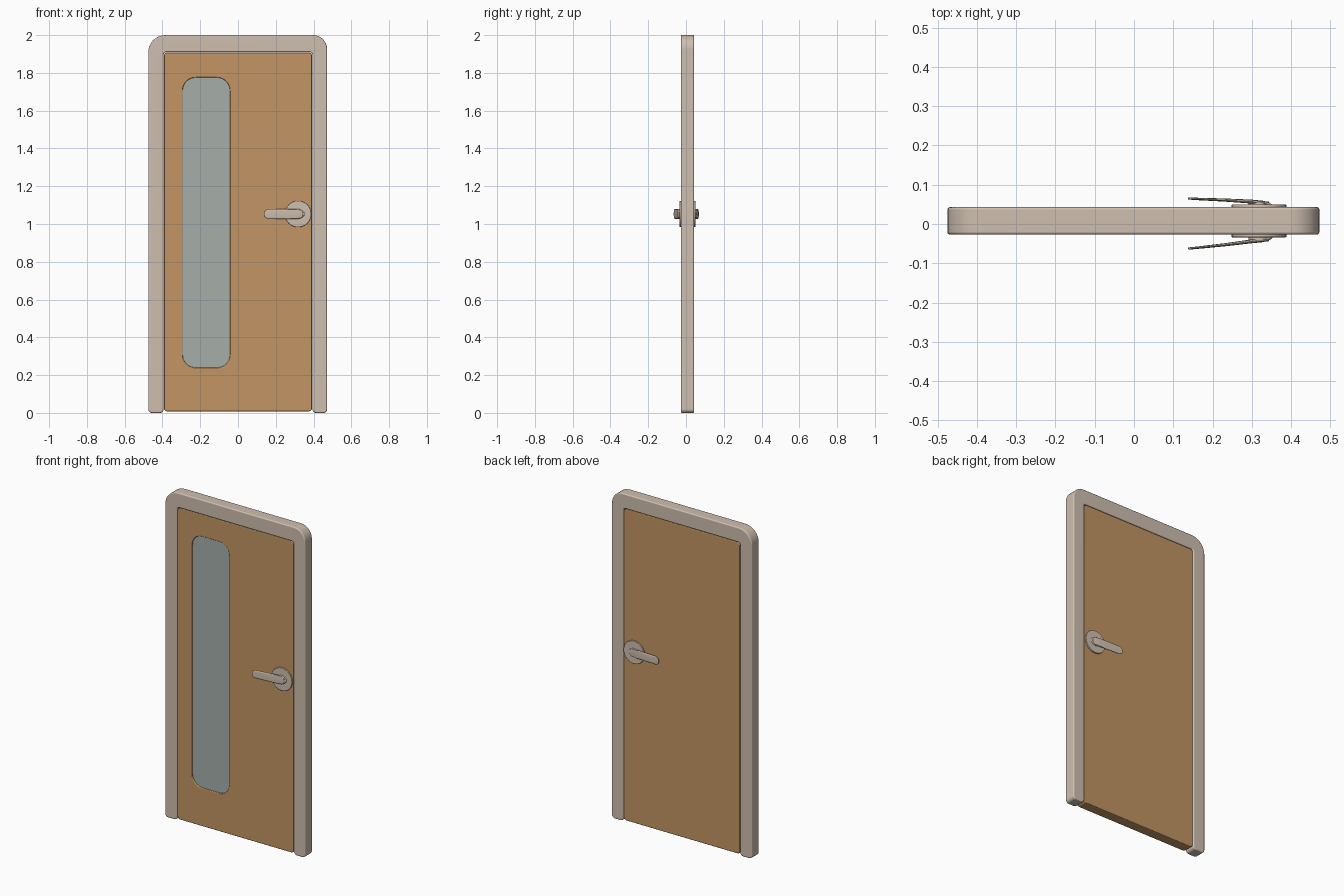
import bpy, bmesh, math
from mathutils import Vector

cube = bpy.data.objects.get("Cube")
if cube:
    bpy.data.objects.remove(cube)


def material(name, rgb):
    m = bpy.data.materials.new(name)
    m.use_nodes = True
    m.diffuse_color = (*rgb, 1)
    bsdf = next(n for n in m.node_tree.nodes if n.type == 'BSDF_PRINCIPLED')
    bsdf.inputs["Base Color"].default_value = (*rgb, 1)
    bsdf.inputs["Roughness"].default_value = 0.6
    return m


CREAM = material("cream paint", (0.62, 0.52, 0.43))
WOOD = material("warm wood", (0.54, 0.30, 0.125))
GLASS = material("grey green glass", (0.38, 0.43, 0.40))


def activate(obj):
    bpy.ops.object.select_all(action='DESELECT')
    obj.select_set(True)
    bpy.context.view_layer.objects.active = obj


def make(name, bm, mat):
    bmesh.ops.recalc_face_normals(bm, faces=bm.faces)
    mesh = bpy.data.meshes.new(name)
    bm.to_mesh(mesh)
    bm.free()
    mesh.materials.append(mat)
    obj = bpy.data.objects.new(name, mesh)
    bpy.context.collection.objects.link(obj)
    return obj


def finish(obj, bevel=0.0):
    """Round the hard edges and shade smoothly."""
    activate(obj)
    if bevel:
        mod = obj.modifiers.new("Soft edges", 'BEVEL')
        mod.width, mod.segments = bevel, 3
        mod.limit_method, mod.angle_limit = 'ANGLE', math.radians(50)
        bpy.ops.object.modifier_apply(modifier=mod.name)
    bpy.ops.object.shade_smooth_by_angle(angle=math.radians(40))
    normals = obj.modifiers.new("Flat panels", 'WEIGHTED_NORMAL')
    normals.keep_sharp = True


def rounded(corners, steps=8):
    """Fillet each right-angled (x, z, radius) corner of an outline."""
    points = []
    for i, (x, z, r) in enumerate(corners):
        p = Vector((x, z))
        to_prev = (Vector(corners[i - 1][:2]) - p).normalized()
        to_next = (Vector(corners[(i + 1) % len(corners)][:2]) - p).normalized()
        centre = p + r * (to_prev + to_next)
        for k in range(steps + 1):
            a = math.pi / 2 * k / steps
            points.append(centre - r * (to_next * math.cos(a) + to_prev * math.sin(a)))
    return points


def slab(name, corners, y0, y1, mat):
    """Extrude a rounded outline from y0 to y1."""
    bm = bmesh.new()
    face = bm.faces.new([bm.verts.new((p.x, y0, p.y)) for p in rounded(corners)])
    out = bmesh.ops.extrude_face_region(bm, geom=[face])
    moved = [v for v in out["geom"] if isinstance(v, bmesh.types.BMVert)]
    bmesh.ops.translate(bm, verts=moved, vec=(0, y1 - y0, 0))
    return make(name, bm, mat)


def box_corners(x0, x1, z0, z1, r):
    return [(x0, z0, r), (x0, z1, r), (x1, z1, r), (x1, z0, r)]


# Frame: an upside-down U with rounded outer corners
frame = slab("door_frame", [
    (-0.475, 0, 0.02), (-0.475, 2, 0.09), (0.472, 2, 0.075), (0.472, 0, 0.02),
    (0.394, 0, 0.02), (0.394, 1.91, 0.015), (-0.394, 1.91, 0.015), (-0.394, 0, 0.02),
], -0.027, 0.043, CREAM)
finish(frame, 0.007)

# Door leaf with a shallow recess for the window on the front only
leaf = slab("door_leaf", box_corners(-0.392, 0.392, 0.008, 1.908, 0.018), -0.025, 0.041, WOOD)
window = (-0.293, -0.043, 0.24, 1.775, 0.068)
cutter = slab("window_cutter", box_corners(*window), -0.1, -0.011, WOOD)
cut = leaf.modifiers.new("Window recess", 'BOOLEAN')
cut.object, cut.solver = cutter, 'EXACT'
activate(leaf)
bpy.ops.object.modifier_apply(modifier=cut.name)
bpy.data.objects.remove(cutter)
finish(leaf, 0.005)

pane = slab("window_pane", box_corners(*window), -0.018, -0.010, GLASS)
finish(pane)


def disc(name, x, z, y0, y1, radius, bevel):
    bm = bmesh.new()
    ring = [(x + radius * math.cos(a), z + radius * math.sin(a))
            for a in (math.tau * k / 32 for k in range(32))]
    face = bm.faces.new([bm.verts.new((px, y0, pz)) for px, pz in ring])
    out = bmesh.ops.extrude_face_region(bm, geom=[face])
    moved = [v for v in out["geom"] if isinstance(v, bmesh.types.BMVert)]
    bmesh.ops.translate(bm, verts=moved, vec=(0, y1 - y0, 0))
    finish(make(name, bm, CREAM), bevel)


def lever(name, stations, z):
    """Loft flat oval sections (x, y, half height, half thickness)."""
    bm = bmesh.new()
    rings = []
    for x, y, h, t in stations:
        ring = []
        for k in range(12):
            a = math.tau * k / 12
            c, s = math.cos(a), math.sin(a)
            ring.append(bm.verts.new((x, y + t * math.copysign(abs(c) ** 0.5, c),
                                      z + h * math.copysign(abs(s) ** 0.7, s))))
        rings.append(ring)
    for a, b in zip(rings, rings[1:]):
        for k in range(12):
            n = (k + 1) % 12
            bm.faces.new((a[k], a[n], b[n], b[k]))
    bm.faces.new(rings[0])
    bm.faces.new(rings[-1])
    finish(make(name, bm, CREAM))


# Handles: rosette, neck and curved lever on both sides
HANDLE_X, HANDLE_Z = 0.318, 1.053
for side, sign, face_y, tip_y, root_y in (
        ("front", -1, 0.024, 0.062, 0.044), ("back", 1, 0.040, 0.065, 0.057)):
    disc(side + "_rosette", HANDLE_X, HANDLE_Z, sign * face_y, sign * (face_y + 0.010), 0.07, 0.003)
    disc(side + "_neck", HANDLE_X, HANDLE_Z, sign * face_y, sign * root_y, 0.026, 0.002)
    mid_y = (tip_y + root_y) / 2
    path = [
        (0.138, tip_y, 0.008, 0.002), (0.143, tip_y, 0.018, 0.003),
        (0.155, tip_y - 0.001, 0.025, 0.003), (0.23, mid_y, 0.026, 0.004),
        (0.30, root_y, 0.027, 0.005), (0.33, root_y - 0.003, 0.024, 0.005),
        (0.345, root_y - 0.008, 0.015, 0.005), (0.352, root_y - 0.012, 0.006, 0.004),
    ]
    lever(side + "_lever", [(x, sign * y, h, t) for x, y, h, t in path], HANDLE_Z)
